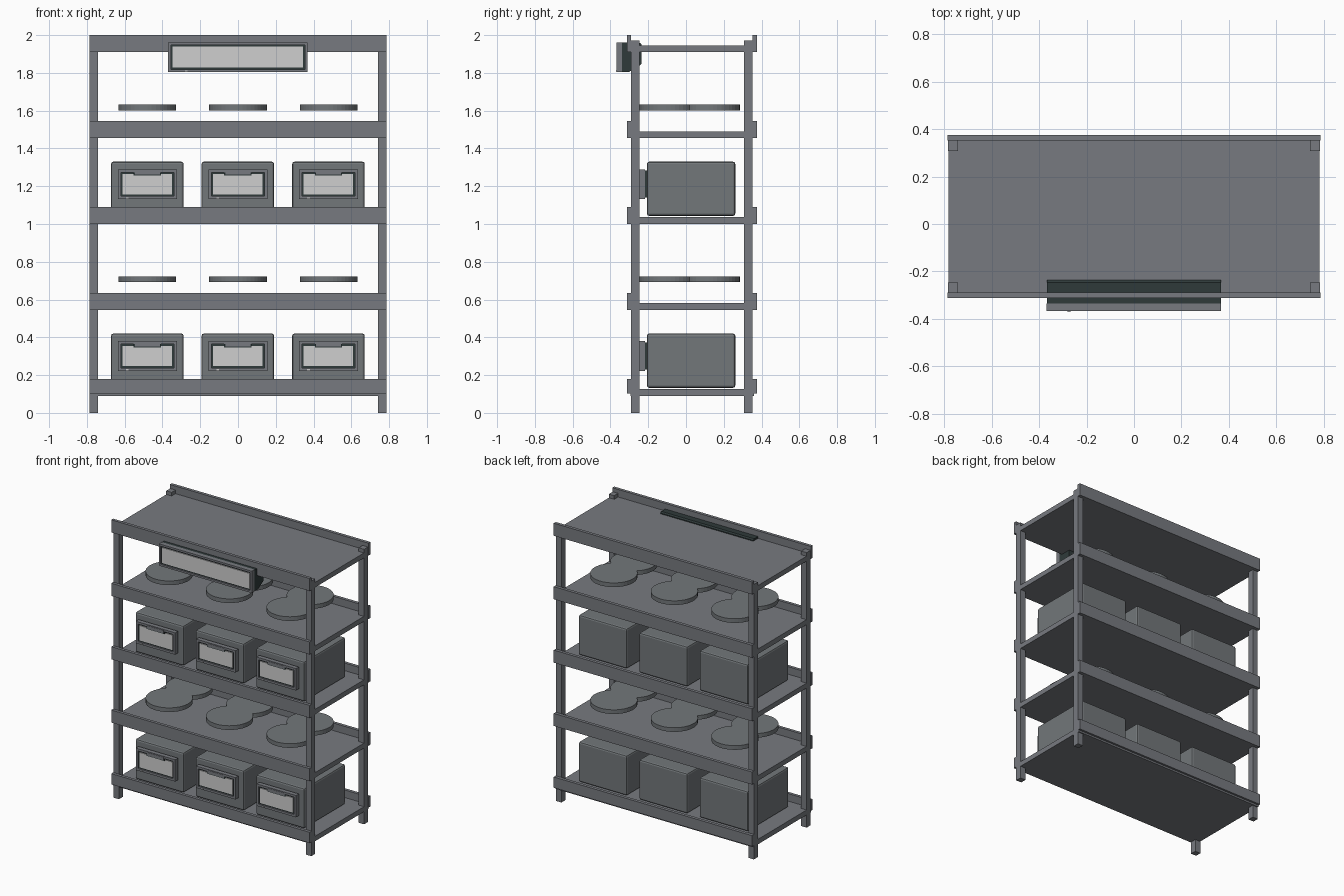
import bpy, bmesh, math
from mathutils import Matrix, Vector

if "Cube" in bpy.data.objects:
    bpy.data.objects.remove(bpy.data.objects["Cube"])


def material(name, rgb):
    m = bpy.data.materials.new(name)
    m.diffuse_color = (*rgb, 1)
    m.use_nodes = True
    m.node_tree.nodes["Principled BSDF"].inputs["Base Color"].default_value = m.diffuse_color
    return m


STEEL = material("steel grey", (0.185, 0.195, 0.215))
PLASTIC = material("bin grey", (0.17, 0.185, 0.195))
DARK = material("dark green grey", (0.028, 0.042, 0.042))
PALE = material("pale panel", (0.62, 0.62, 0.62))


def finish(name, bm, mat):
    bmesh.ops.recalc_face_normals(bm, faces=bm.faces)
    me = bpy.data.meshes.new(name)
    bm.to_mesh(me)
    bm.free()
    me.materials.append(mat)
    ob = bpy.data.objects.new(name, me)
    bpy.context.collection.objects.link(ob)
    return ob


def box(name, x, y, z, mat, bevel=0):
    """Box from (min, max) pairs."""
    bm = bmesh.new()
    size = [b - a for a, b in (x, y, z)]
    mid = [(a + b) / 2 for a, b in (x, y, z)]
    bmesh.ops.create_cube(bm, size=1, matrix=Matrix.Translation(mid) @ Matrix.Diagonal((*size, 1)))
    if bevel:
        bmesh.ops.bevel(bm, geom=bm.edges[:], offset=bevel, segments=2, affect='EDGES', profile=0.5)
    return finish(name, bm, mat)


def prism(name, points, x, mat):
    """Extrude a (y, z) side profile along x."""
    bm = bmesh.new()
    f = bm.faces.new([bm.verts.new((x[0], py, pz)) for py, pz in points])
    ext = bmesh.ops.extrude_face_region(bm, geom=[f])
    bmesh.ops.translate(bm, vec=(x[1] - x[0], 0, 0),
                        verts=[v for v in ext['geom'] if isinstance(v, bmesh.types.BMVert)])
    return finish(name, bm, mat)


def ring(name, cx, cz, w, h, rim, y0, y1, mat):
    """Rectangular picture frame facing -y."""
    bm = bmesh.new()
    loops = []
    for y, inset in ((y0, 0), (y0, rim), (y1, rim), (y1, 0)):
        a, b = w / 2 - inset, h / 2 - inset
        loops.append([bm.verts.new((cx + sx * a, y, cz + sz * b))
                      for sx, sz in ((-1, -1), (1, -1), (1, 1), (-1, 1))])
    for i in range(4):
        p, q = loops[i], loops[(i + 1) % 4]
        for j in range(4):
            k = (j + 1) % 4
            bm.faces.new((p[j], p[k], q[k], q[j]))
    return finish(name, bm, mat)


def display(name, cx, cz, w, h, y0, y1, rim):
    """Grey frame, recessed dark backing, pale panel and a tiny corner light."""
    ring(name + "_frame", cx, cz, w, h, rim, y0, y1, STEEL)
    a, b = w / 2 - rim, h / 2 - rim
    box(name + "_backing", (cx - a, cx + a), (y0 + 0.01, y1), (cz - b, cz + b), DARK)
    a, b = a - 0.009, b - 0.009
    box(name + "_panel", (cx - a, cx + a), (y0 + 0.004, y0 + 0.011), (cz - b, cz + b), PALE)
    lx, lz = cx - w / 2 + (0.095 if w > 0.5 else 0.05), cz - h / 2 + 0.006
    box(name + "_corner_light", (lx - 0.007, lx + 0.007), (y0 - 0.003, y0 + 0.001),
        (lz - 0.003, lz + 0.003), PALE)


# Corner posts
for sx in (-1, 1):
    for label, y in (("front", (-0.29, -0.246)), ("back", (0.308, 0.352))):
        box(f"{label}_post", tuple(sorted((sx * 0.742, sx * 0.785))), y, (0, 1.972), STEEL)

# Shelves with raised front and back rails
for base in (0.09, 0.546, 1.0, 1.455, 1.91):
    box("shelf", (-0.784, 0.784), (-0.295, 0.36), (base, base + 0.036), STEEL)
    low = base + 0.013 if base < 0.1 else base
    for label, y in (("front", (-0.312, -0.29)), ("back", (0.352, 0.375))):
        box(f"{label}_rail", (-0.787, 0.787), y, (low, base + 0.09), STEEL)

# Storage bins with label displays
for base in (0.133, 1.043):
    for cx in (-0.48, -0.001, 0.479):
        box("storage_bin", (cx - 0.192, cx + 0.192), (-0.207, 0.261), (base, base + 0.287), PLASTIC, 0.012)
        cz = base + 0.168
        box("bin_display_back", (cx - 0.15, cx + 0.15), (-0.222, -0.2), (cz - 0.072, cz + 0.072), DARK)
        display("bin_display", cx, cz, 0.312, 0.157, -0.25, -0.218, 0.016)
        # latch tab over the top of the panel
        box("latch_shadow", (cx - 0.072, cx + 0.072), (-0.249, -0.235), (cz + 0.046, cz + 0.064), DARK)
        box("latch_tab", (cx - 0.066, cx + 0.066), (-0.252, -0.235), (cz + 0.051, cz + 0.072), STEEL)

# Figure-eight trays: two overlapping round plates merged into one outline
R, Y1, Y2 = 0.153, -0.095, 0.132
half = math.acos((Y2 - Y1) / 2 / R)
for base in (0.692, 1.602):
    for cx in (-0.48, 0, 0.48):
        bm = bmesh.new()
        verts = []
        for cy, mid in ((Y1, -math.pi / 2), (Y2, math.pi / 2)):
            span = math.pi - half
            for i in range(32):
                t = mid - span + 2 * span * i / 32
                verts.append(bm.verts.new((cx + R * math.cos(t), cy + R * math.sin(t), base)))
        f = bm.faces.new(verts)
        ext = bmesh.ops.extrude_face_region(bm, geom=[f])
        bmesh.ops.translate(bm, vec=(0, 0, 0.03),
                            verts=[v for v in ext['geom'] if isinstance(v, bmesh.types.BMVert)])
        bmesh.ops.triangulate(bm, faces=[g for g in bm.faces if len(g.verts) > 4])
        finish("round_tray", bm, PLASTIC)

# Large sign on the top rail, with its dark housing
prism("sign_housing", [(-0.338, 1.806), (-0.3, 1.806), (-0.245, 1.838), (-0.236, 1.848),
                       (-0.236, 1.952), (-0.246, 1.96), (-0.338, 1.96)], (-0.368, 0.368), DARK)
display("sign", -0.001, 1.883, 0.737, 0.157, -0.368, -0.336, 0.014)
